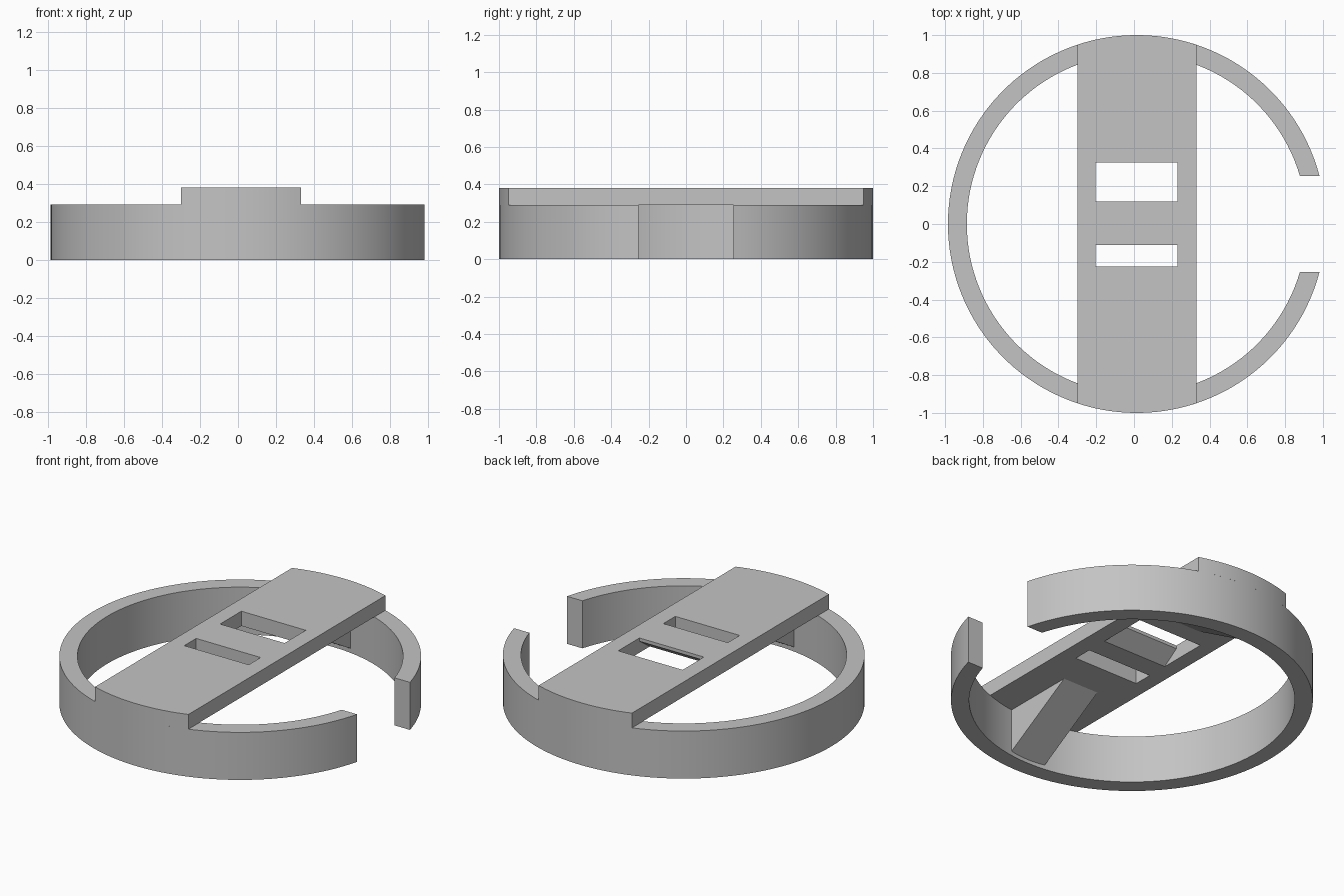
import bpy, bmesh
from math import asin, sqrt, cos, sin, pi
from mathutils import Vector

cube = bpy.data.objects.get("Cube")
if cube:
    bpy.data.objects.remove(cube)

CX = 0.015                  # ring centre in x
OUTER, INNER = 1.0, 0.9
RIM, TOP = 0.29, 0.38       # heights of ring and cross bar
GAP = 0.255                 # half width of the ring opening
BAR_L, BAR_R = -0.30, 0.33

grey = bpy.data.materials.new("plain grey")
grey.use_nodes = True
grey.diffuse_color = (0.55, 0.55, 0.55, 1)
grey.node_tree.nodes["Principled BSDF"].inputs["Base Color"].default_value = (0.55, 0.55, 0.55, 1)


def extruded(name, polygons, direction):
    """Solid made by sweeping a flat sheet of polygons along a direction."""
    bm = bmesh.new()
    for poly in polygons:
        bm.faces.new([bm.verts.new(p) for p in poly])
    bmesh.ops.remove_doubles(bm, verts=bm.verts, dist=1e-5)
    sheet = bm.faces[:]
    made = bmesh.ops.extrude_face_region(bm, geom=sheet, use_keep_orig=True)["geom"]
    bmesh.ops.translate(bm, vec=Vector(direction),
                        verts=[g for g in made if isinstance(g, bmesh.types.BMVert)])
    bmesh.ops.recalc_face_normals(bm, faces=bm.faces)
    mesh = bpy.data.meshes.new(name)
    bm.to_mesh(mesh)
    bm.free()
    mesh.materials.append(grey)
    obj = bpy.data.objects.new(name, mesh)
    bpy.context.collection.objects.link(obj)
    return obj


def smooth(obj):
    bpy.ops.object.select_all(action="DESELECT")
    obj.select_set(True)
    bpy.context.view_layer.objects.active = obj
    bpy.ops.object.shade_smooth_by_angle(angle=pi / 6)


# Open ring with its two ends cut parallel to x
def arc(radius, steps=120):
    start = asin(GAP / radius)
    span = 2 * pi - 2 * start
    angles = [start + span * i / steps for i in range(steps + 1)]
    return [(CX + radius * cos(a), radius * sin(a), 0) for a in angles]


out, inn = arc(OUTER), arc(INNER)
quads = [(out[i], out[i + 1], inn[i + 1], inn[i]) for i in range(len(out) - 1)]
smooth(extruded("open_ring", quads, (0, 0, RIM)))

# Cross bar with ends following the ring
STEPS = 20
xs = [BAR_L + (BAR_R - BAR_L) * i / STEPS for i in range(STEPS + 1)]
edge = [(x, sqrt(OUTER ** 2 - (x - CX) ** 2)) for x in xs]
outline = [(x, y, RIM) for x, y in edge] + [(x, -y, RIM) for x, y in reversed(edge)]
bar = extruded("cross_bar", [outline], (0, 0, TOP - RIM))

# Slots through the bar: one straight, one undercut toward the front
SLOT_L, SLOT_R = -0.205, 0.23
LOW, HIGH = RIM - 0.03, TOP + 0.03
profiles = {
    "straight_slot_cutter": [(-0.225, LOW), (-0.11, LOW), (-0.11, HIGH), (-0.225, HIGH)],
    "undercut_slot_cutter": [(0.02, LOW), (0.325, LOW), (0.325, HIGH), (0.12, HIGH),
                             (0.12, TOP - 0.02), (0.02, RIM)],
}
for name, profile in profiles.items():
    cutter = extruded(name, [[(SLOT_L, y, z) for y, z in profile]], (SLOT_R - SLOT_L, 0, 0))
    mod = bar.modifiers.new(name, "BOOLEAN")
    mod.object, mod.operation, mod.solver = cutter, "DIFFERENCE", "EXACT"
    bpy.context.view_layer.objects.active = bar
    bpy.ops.object.modifier_apply(modifier=name)
    bpy.data.objects.remove(cutter)
smooth(bar)

# Triangular gussets under the bar, against the inside of the ring
for name, side in (("front_gusset", -1), ("back_gusset", 1)):
    tri = [(CX - 0.12, side * y, z) for y, z in ((0.44, RIM), (0.935, RIM), (0.935, 0.002))]
    extruded(name, [tri], (0.24, 0, 0))
